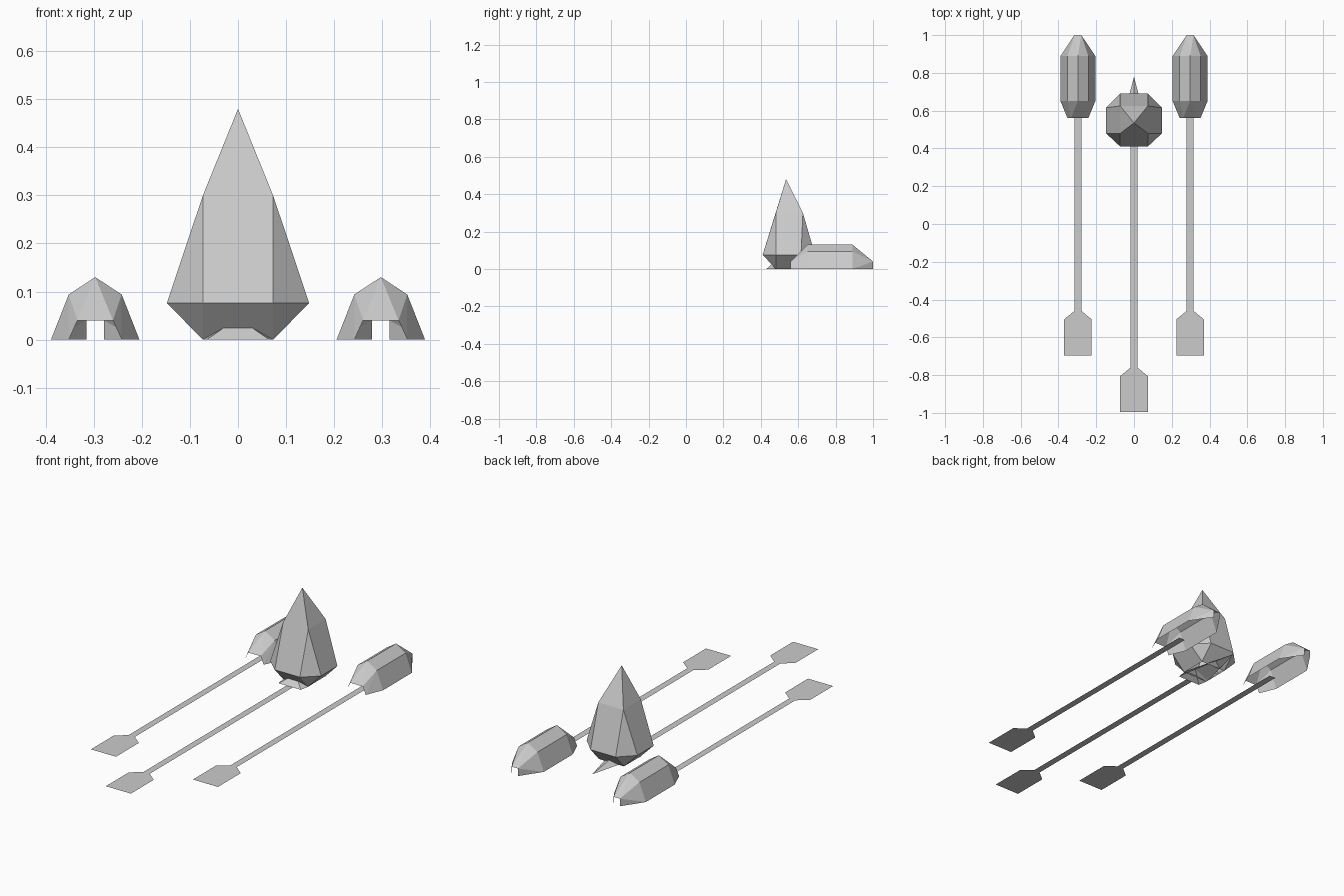
import bpy, bmesh
from mathutils import Vector

cube = bpy.data.objects.get("Cube")
if cube:
    bpy.data.objects.remove(cube, do_unlink=True)

GREY = (0.6, 0.6, 0.6, 1.0)
grey = bpy.data.materials.new("stone_grey")
grey.use_nodes = True
grey.diffuse_color = GREY
bsdf = next(n for n in grey.node_tree.nodes if n.type == 'BSDF_PRINCIPLED')
bsdf.inputs["Base Color"].default_value = GREY


def finish(bm, name, location):
    mesh = bpy.data.meshes.new(name)
    bm.to_mesh(mesh)
    bm.free()
    mesh.materials.append(grey)
    obj = bpy.data.objects.new(name, mesh)
    obj.location = location
    bpy.context.collection.objects.link(obj)
    return obj


def faceted_shell(name, half_points, location, open_sides):
    """Wrap a mirrored point set in flat facets, then open the given sides."""
    bm = bmesh.new()
    for x, y, z in half_points:
        for side in ((1, -1) if x else (1,)):
            bm.verts.new((x * side, y, z))
    bmesh.ops.convex_hull(bm, input=bm.verts[:])
    bmesh.ops.recalc_face_normals(bm, faces=bm.faces[:])
    bm.normal_update()
    openings = [f for f in bm.faces
                if any(f.normal.dot(Vector(d)) > 0.99 for d in open_sides)]
    bmesh.ops.delete(bm, geom=openings, context='FACES')
    bmesh.ops.dissolve_limit(bm, angle_limit=0.02, verts=bm.verts[:], edges=bm.edges[:])
    return finish(bm, name, location)


def flat_arrow(name, x, neck_y):
    """Flat shaft with a notched tail fin, measured from the neck."""
    half = [(0.018, 1.19), (0.018, 0), (0.073, -0.045), (0.073, -0.235), (0.02, -0.187)]
    bm = bmesh.new()
    right = [bm.verts.new((px, py, 0)) for px, py in half]
    left = [bm.verts.new((-px, py, 0)) for px, py in half]
    for i in range(len(half) - 1):
        face = bm.faces.new((left[i], left[i + 1], right[i + 1], right[i]))
        face.normal_update()
        if face.normal.z < 0:
            face.normal_flip()
    return finish(bm, name, (x, neck_y, 0))


DOWN, FRONT, BACK = (0, 0, -1), (0, -1, 0), (0, 1, 0)

# Arrows lying on the ground
flat_arrow("centre_arrow", 0, -0.76)
flat_arrow("left_arrow", 0.297, -0.46)
flat_arrow("right_arrow", -0.297, -0.46)

# Tall pointed crystal: square foot, wide octagon, square shoulder, apex
crystal = [
    (0.073, -0.055, 0), (0.073, 0.085, 0),
    (0.073, -0.125, 0.076), (0.148, -0.055, 0.076),
    (0.148, 0.08, 0.076), (0.073, 0.155, 0.076),
    (0.073, -0.055, 0.30), (0.073, 0.09, 0.30),
    (0, 0, 0.48),
]
faceted_shell("crystal", crystal, (0, 0.535, 0), [DOWN])

# Low arrowhead under the crystal
arrowhead = [(0.065, 0, 0), (0.075, 0.06, 0), (0, 0.05, 0.045), (0, 0.35, 0)]
faceted_shell("centre_arrowhead", arrowhead, (0, 0.43, 0), [DOWN])

# Ridged covers over the side arrows, open below and at both ends
cover = [(0.055, -0.22, 0), (0.037, -0.22, 0.04)]
for y in (-0.13, 0.11):
    cover += [(0.092, y, 0), (0.055, y, 0.094), (0, y, 0.13)]
cover += [(0.018, 0.22, 0), (0.018, 0.22, 0.04)]
for name, x in (("left_cover", 0.297), ("right_cover", -0.297)):
    faceted_shell(name, cover, (x, 0.78, 0), [DOWN, FRONT, BACK])
